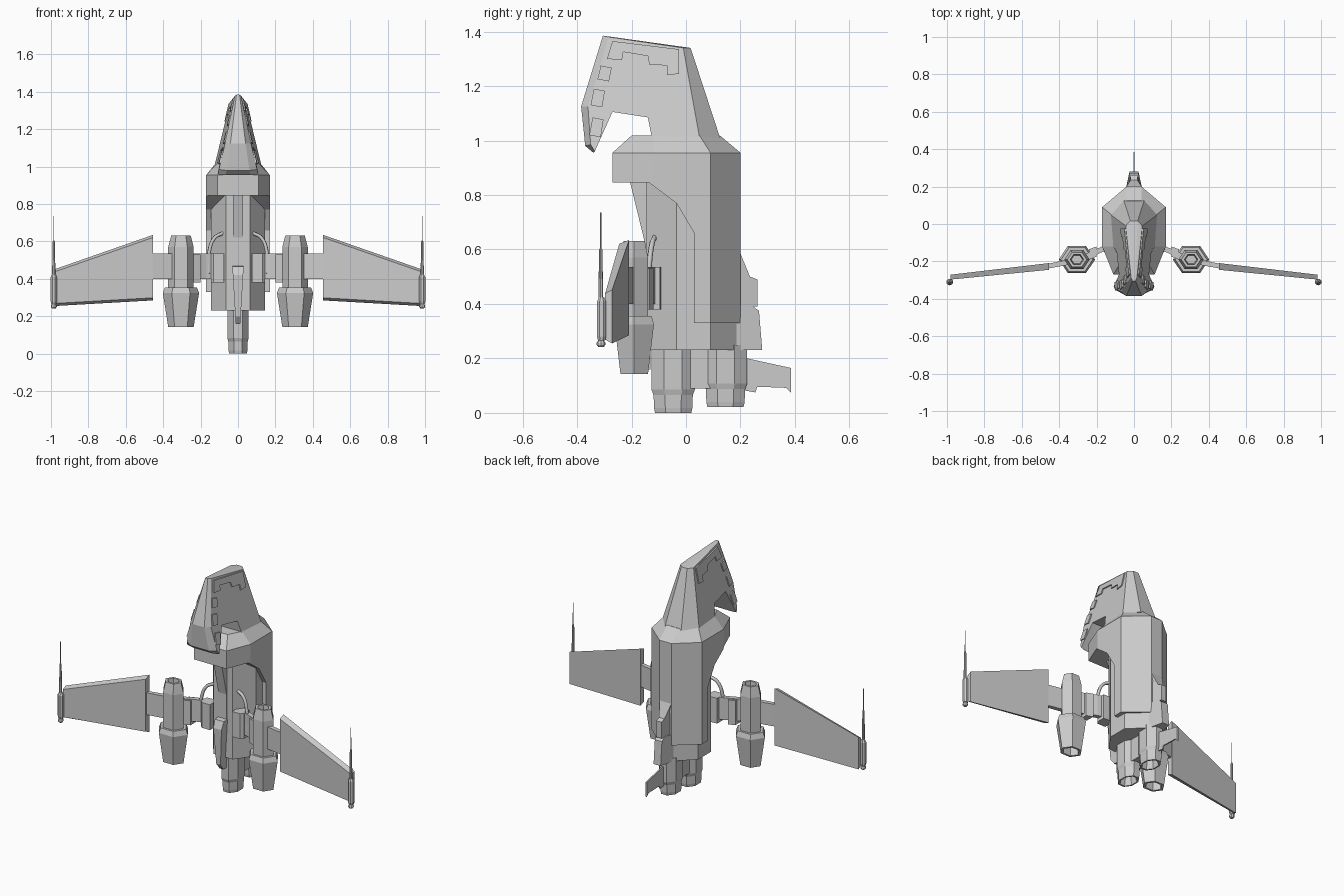
import bpy, bmesh, math

cube = bpy.data.objects.get("Cube")
if cube:
    bpy.data.objects.remove(cube, do_unlink=True)

grey = bpy.data.materials.new("hull grey")
grey.use_nodes = True
grey.diffuse_color = (0.6, 0.6, 0.6, 1)
grey.node_tree.nodes["Principled BSDF"].inputs["Base Color"].default_value = (0.6, 0.6, 0.6, 1)


def finish(name, bm, mirror=False):
    bmesh.ops.recalc_face_normals(bm, faces=bm.faces[:])
    mesh = bpy.data.meshes.new(name)
    bm.to_mesh(mesh)
    bm.free()
    mesh.materials.append(grey)
    ob = bpy.data.objects.new(name, mesh)
    bpy.context.scene.collection.objects.link(ob)
    if mirror:
        ob.modifiers.new("mirror", 'MIRROR').use_mirror_merge = False
    return ob


def loft(name, rings, mirror=False):
    """Skin a stack of equal rings and cap both ends."""
    bm = bmesh.new()
    rows = [[bm.verts.new(p) for p in ring] for ring in rings]
    n = len(rows[0])
    for a, b in zip(rows, rows[1:]):
        for i in range(n):
            j = (i + 1) % n
            bm.faces.new((a[i], a[j], b[j], b[i]))
    bm.faces.new(rows[0])
    bm.faces.new(rows[-1])
    return finish(name, bm, mirror)


def both(half):
    """Complete a half outline in plan with its mirrored half."""
    return half + [(-x, y) for x, y in reversed(half)]


def upright(name, outlines, mirror=False):
    """Loft plan outlines given as (z, points)."""
    return loft(name, [[(x, y, z) for x, y in pts] for z, pts in outlines], mirror)


def slab(name, pts, width):
    """Side profile spanning the centre line; width depends on y and z."""
    return loft(name, [[(s * width(y, z), y, z) for y, z in pts] for s in (-1, 1)])


def tube(name, x, y, rings, sides, turn=0, squash=1, mirror=False):
    angles = [turn + 2 * math.pi * i / sides for i in range(sides)]
    return loft(name, [[(x + r * math.cos(a), y + squash * r * math.sin(a), z)
                        for a in angles] for z, r in rings], mirror)


# Outer hull shell with the front underside cut away
hull_plan = both([(0.04, 0.20), (0.17, 0.09), (0.17, -0.12), (0.11, -0.27)])
hull = upright("hull_shell", [(0.33, hull_plan), (0.955, hull_plan)])
cutter = slab("hull_cutter", [(0.03, 0.2), (0.03, 0.66), (-0.035, 0.77), (-0.135, 0.845),
                              (-0.4, 0.845), (-0.4, 0.2)], lambda y, z: 0.4)
cutter.hide_render = True
cut = hull.modifiers.new("cut", 'BOOLEAN')
cut.operation = 'DIFFERENCE'
cut.solver = 'EXACT'
cut.object = cutter
bpy.context.view_layer.objects.active = hull
bpy.ops.object.modifier_apply(modifier="cut")
bpy.data.objects.remove(cutter, do_unlink=True)

# Sloped deck between hull and head
deck_plan = both([(0.04, 0.125), (0.12, 0.05), (0.11, -0.12), (0.07, -0.2)])
upright("shoulder_deck", [(0.955, hull_plan), (1.018, deck_plan)])

# Inner body and tail
core_plan = both([(0.04, 0.19), (0.145, 0.09), (0.145, -0.035), (0.065, -0.145)])
upright("inner_body", [(0.23, core_plan), (0.85, core_plan)])


# Hooked head: flat sides, narrower strip around the rim
def head_x(y, z):
    return 0.045 + 0.23 * (1.34 - z) + 0.07 * y


side = [(-0.285, 1.38), (-0.36, 1.125), (-0.35, 0.985), (-0.335, 0.96), (-0.27, 1.105),
        (-0.14, 1.085), (-0.125, 1.01), (0.05, 1.01), (-0.01, 1.34)]
rim = [(-0.305, 1.385), (-0.385, 1.125), (-0.37, 0.98), (-0.34, 0.955), (-0.27, 1.105),
       (-0.14, 1.085), (-0.125, 1.01), (0.125, 1.01), (0.017, 1.34)]


def rim_x(y, z):
    return head_x(y, z) * (0.6 if y < 0 else 0.42)


loft("head", [[(head_x(y, z), y, z) for y, z in side],
              [(rim_x(y, z), y, z) for y, z in rim],
              [(-rim_x(y, z), y, z) for y, z in rim],
              [(-head_x(y, z), y, z) for y, z in side]])


# Raised panels on the head sides
def head_plate(name, pts):
    loft(name, [[(head_x(y, z) + d, y, z) for y, z in pts] for d in (-0.002, 0.007)], True)


head_plate("toothed_panel", [(-0.27, 1.365), (-0.29, 1.3), (-0.235, 1.295), (-0.23, 1.325),
                             (-0.14, 1.31), (-0.135, 1.28), (-0.07, 1.275), (-0.07, 1.24),
                             (-0.025, 1.245), (-0.025, 1.335)])
for i, (y, z, h) in enumerate([(-0.325, 1.225, 0.05), (-0.35, 1.13, 0.06), (-0.355, 1.02, 0.065)]):
    head_plate(f"cheek_panel_{i + 1}", [(y, z), (y + 0.042, z - 0.008),
                                        (y + 0.052, z + h - 0.008), (y + 0.012, z + h)])

# Front spine and keel
slab("front_spine", [(-0.205, 0.846), (-0.15, 0.62), (-0.15, 0.45), (-0.1, 0.45), (-0.1, 0.846)],
     lambda y, z: 0.028)
slab("front_keel", [(-0.13, 0.47), (-0.18, 0.465), (-0.2, 0.42), (-0.19, 0.2), (-0.16, 0.16),
                    (-0.13, 0.16)], lambda y, z: 0.012 + 0.06 * max(0, z - 0.16))

# Rear fairing and tail fin
slab("rear_fairing_lower", [(0.16, 0.23), (0.28, 0.23), (0.268, 0.375), (0.24, 0.395), (0.16, 0.395)],
     lambda y, z: 0.05 if y < 0.2 else 0.024)
slab("rear_fairing_upper", [(0.16, 0.39), (0.262, 0.39), (0.262, 0.49), (0.235, 0.5),
                            (0.2, 0.585), (0.16, 0.585)],
     lambda y, z: 0.04 if y < 0.21 else 0.018)
slab("tail_fin", [(0.2, 0.2), (0.225, 0.2), (0.385, 0.165), (0.385, 0.075), (0.368, 0.092),
                  (0.262, 0.096), (0.255, 0.075), (0.2, 0.085)], lambda y, z: 0.004)

# Two main engines under the tail
for name, y, low in (("front_engine", -0.047, 0), ("rear_engine", 0.145, 0.022)):
    tube(name, 0, y, [(low + 0.06, 0.045), (low, 0.06), (low, 0.072), (low + 0.018, 0.076),
                      (low + 0.065, 0.078), (low + 0.085, 0.086), (0.25, 0.086)],
         8, math.pi / 8, 1)
    bpy.data.objects[name].scale.x = 0.72
slab("engine_bridge", [(0, 0.09), (0.1, 0.09), (0.1, 0.25), (0, 0.25)], lambda y, z: 0.035)

# Hollow wing pods
tube("wing_pod", 0.305, -0.19,
     [(0.2, 0.045), (0.143, 0.052), (0.143, 0.068), (0.325, 0.097), (0.355, 0.085), (0.355, 0.068),
      (0.57, 0.068), (0.632, 0.052), (0.632, 0.036), (0.56, 0.03)], 6, 0, 0.86, True)

# Struts and brackets joining hull, pods and wings
strut = [(0.09, -0.1), (0.17, -0.12), (0.305, -0.18), (0.47, -0.215),
         (0.47, -0.24), (0.305, -0.21), (0.17, -0.15), (0.09, -0.13)]
upright("wing_strut", [(0.4, strut), (0.535, strut)], True)
bracket = [(0.075, -0.09), (0.145, -0.095), (0.145, -0.15), (0.13, -0.165), (0.075, -0.165)]
upright("strut_bracket", [(0.38, bracket), (0.535, bracket)], True)
collar = [(0.2, -0.12), (0.24, -0.135), (0.24, -0.19), (0.2, -0.175)]
upright("strut_collar", [(0.38, collar), (0.53, collar)], True)


# Wings with a chamfered front face
def wing_section(x, y, low, high, t):
    return [(x, y + t, low), (x, y - t, low + 0.014), (x, y - t, high - 0.014), (x, y + t, high)]


loft("wing", [wing_section(0.455, -0.227, 0.285, 0.635, 0.018),
              wing_section(0.98, -0.284, 0.255, 0.452, 0.013)], True)

# Wingtip guns
tube("wingtip_gun_body", 0.985, -0.31, [(0.265, 0.014), (0.28, 0.018), (0.41, 0.018), (0.425, 0.01)],
     8, math.pi / 8, 1, True)
tube("wingtip_gun_barrel", 0.985, -0.313, [(0.42, 0.009), (0.6, 0.006), (0.605, 0.0025), (0.735, 0.002)],
     8, 0, 1, True)
tube("wingtip_gun_knob", 0.985, -0.312, [(0.242, 0.01), (0.25, 0.016), (0.257, 0.016), (0.27, 0.008)],
     8, 0, 1, True)

# Curved hoses from body to brackets
for name, s in (("left_hose", 1), ("right_hose", -1)):
    curve = bpy.data.curves.new(name, 'CURVE')
    curve.dimensions = '3D'
    curve.bevel_depth = 0.01
    curve.bevel_resolution = 1
    curve.resolution_u = 6
    curve.use_fill_caps = True
    path = [(0.08, -0.115, 0.645), (0.125, -0.125, 0.62), (0.155, -0.135, 0.54), (0.158, -0.14, 0.43)]
    spline = curve.splines.new('BEZIER')
    spline.bezier_points.add(len(path) - 1)
    for point, (x, y, z) in zip(spline.bezier_points, path):
        point.co = (s * x, y, z)
        point.handle_left_type = point.handle_right_type = 'AUTO'
    curve.materials.append(grey)
    bpy.context.scene.collection.objects.link(bpy.data.objects.new(name, curve))
